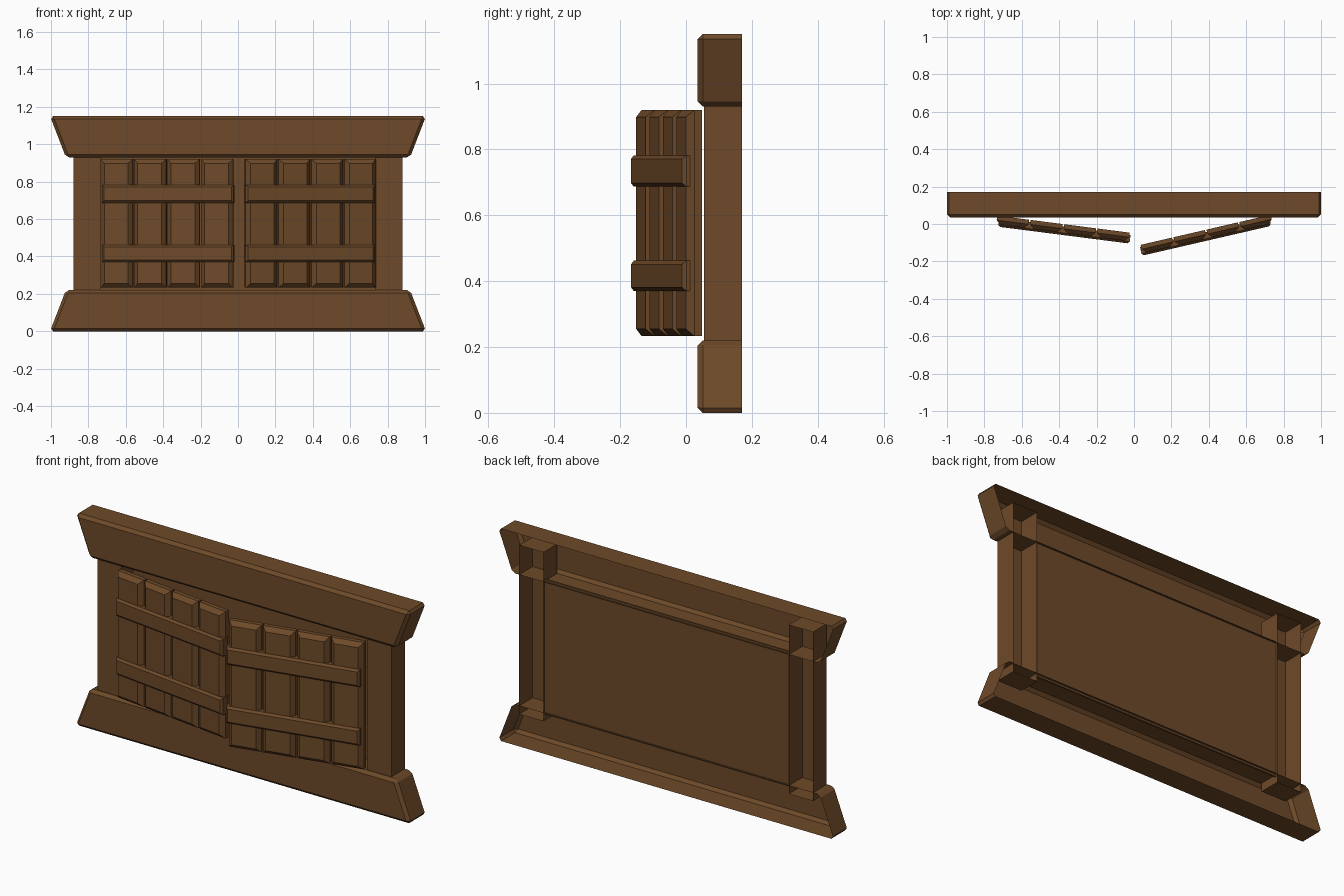
import bpy, bmesh, math
from mathutils import Matrix

if "Cube" in bpy.data.objects:
    bpy.data.objects.remove(bpy.data.objects["Cube"])

wood = bpy.data.materials.new("brown_wood")
wood.diffuse_color = (0.155, 0.068, 0.022, 1)
wood.use_nodes = True
wood.node_tree.nodes["Principled BSDF"].inputs["Base Color"].default_value = wood.diffuse_color


def prism(name, profile, y0, y1, chamfer=0.0, all_edges=False, open_back=False, matrix=None):
    """Extrude an x-z profile from the front (y0) to the back (y1), chamfering the front."""
    bm = bmesh.new()
    front = [bm.verts.new((x, y0, z)) for x, z in profile]
    back = [bm.verts.new((x, y1, z)) for x, z in profile]
    n = len(profile)
    bm.faces.new(front)
    back_face = bm.faces.new(back[::-1])
    for i in range(n):
        j = (i + 1) % n
        bm.faces.new((front[j], front[i], back[i], back[j]))
    bmesh.ops.recalc_face_normals(bm, faces=bm.faces)
    if open_back:
        bmesh.ops.delete(bm, geom=[back_face], context='FACES_ONLY')
    if chamfer:
        need = 1 if all_edges else 2
        edges = [e for e in bm.edges
                 if sum(abs(v.co.y - y0) < 1e-6 for v in e.verts) >= need]
        bmesh.ops.bevel(bm, geom=edges, offset=chamfer, segments=1,
                        profile=0.5, affect='EDGES')
    if matrix:
        bm.transform(matrix)
    me = bpy.data.meshes.new(name)
    bm.to_mesh(me)
    bm.free()
    me.materials.append(wood)
    ob = bpy.data.objects.new(name, me)
    bpy.context.collection.objects.link(ob)
    return ob


def rect(x0, x1, z0, z1):
    return [(x0, z0), (x1, z0), (x1, z1), (x0, z1)]


# Flared beams, hollow at the back
prism("bottom_beam", [(-1.005, 0), (1.005, 0), (0.92, 0.22), (-0.92, 0.22)],
      0.035, 0.17, 0.016, True, True)
prism("top_beam", [(-0.92, 0.93), (0.92, 0.93), (1.005, 1.15), (-1.005, 1.15)],
      0.035, 0.17, 0.016, True, True)

# Side posts, running into the beams
for side, s in (("left", -1), ("right", 1)):
    a, b = sorted((s * 0.735, s * 0.88))
    prism(side + "_post", rect(a, b, 0.175, 1.09), 0.055, 0.17, open_back=True)

# Panel closing the opening
prism("back_panel", rect(-0.735, 0.735, 0.21, 0.94), 0.15, 0.16)

# Shutters: four planks and two crossbars each, swung ajar
LENGTH = 0.722
for side, s, hinge_y, angle in (("left", -1, 0.045, 7.3), ("right", 1, 0.05, 13)):
    m = (Matrix.Translation((s * 0.735, hinge_y, 0))
         @ Matrix.Rotation(math.radians(s * angle), 4, 'Z'))

    def span(u0, u1):
        return sorted((-s * u0, -s * u1))

    step = LENGTH / 4
    for i in range(4):
        a, b = span(i * step + 0.004, (i + 1) * step - 0.004)
        prism(f"{side}_shutter_plank_{i + 1}", rect(a, b, 0.233, 0.92),
              -0.046, 0, 0.022, matrix=m)
    for label, z0, z1 in (("lower", 0.37, 0.462), ("upper", 0.687, 0.782)):
        a, b = span(0.015, LENGTH + 0.002)
        prism(f"{side}_shutter_{label}_bar", rect(a, b, z0, z1),
              -0.058, -0.012, 0.011, matrix=m)
